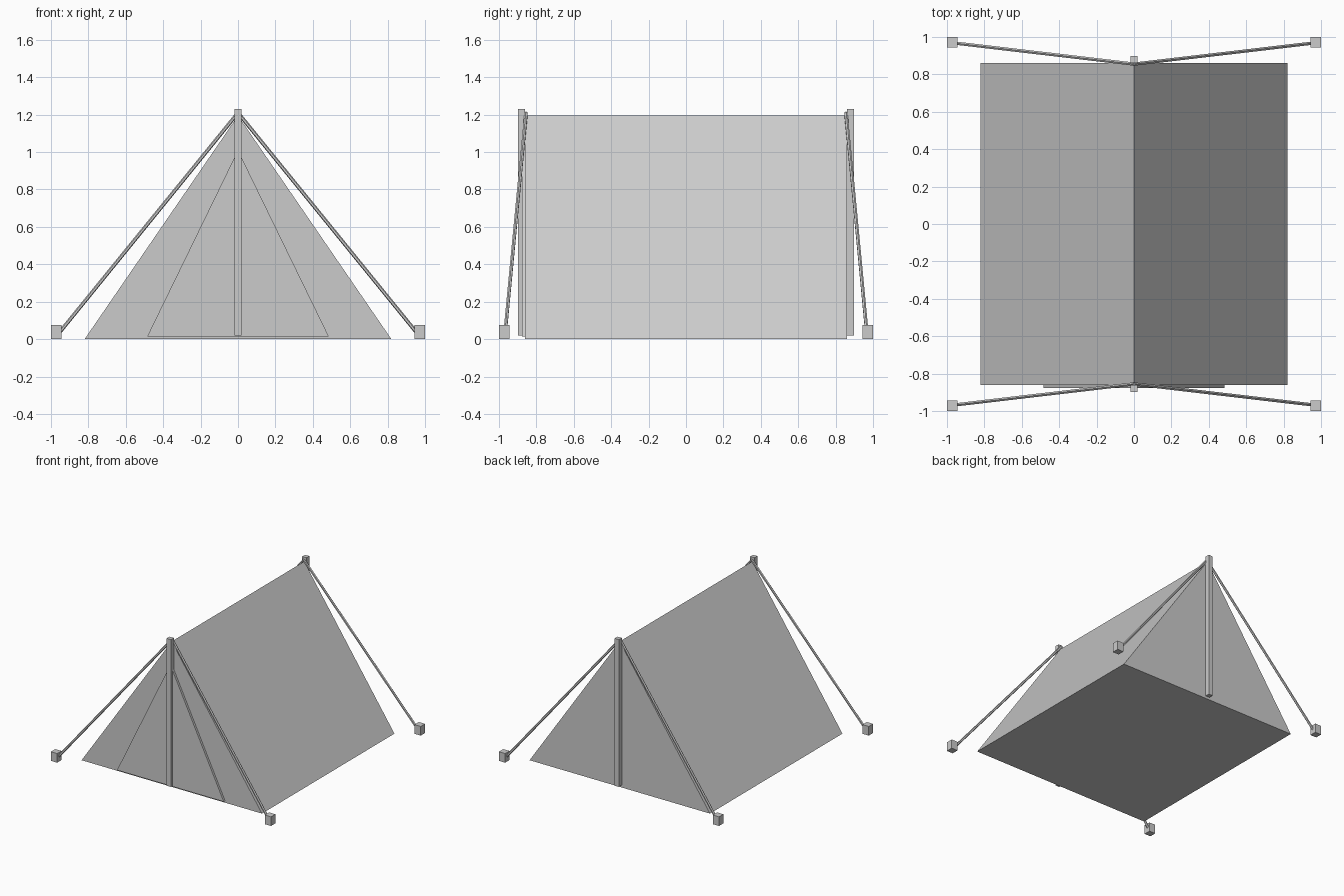
import bpy
import bmesh
from mathutils import Vector

cube = bpy.data.objects.get("Cube")
if cube:
    bpy.data.objects.remove(cube, do_unlink=True)

GREY = (0.6, 0.6, 0.6, 1.0)
canvas = bpy.data.materials.new("plain grey")
canvas.use_nodes = True
canvas.diffuse_color = GREY
canvas.node_tree.nodes["Principled BSDF"].inputs["Base Color"].default_value = GREY


def finish(name, bm):
    bmesh.ops.recalc_face_normals(bm, faces=bm.faces)
    mesh = bpy.data.meshes.new(name)
    bm.to_mesh(mesh)
    bm.free()
    mesh.materials.append(canvas)
    obj = bpy.data.objects.new(name, mesh)
    bpy.context.collection.objects.link(obj)
    return obj


def prism(name, half_width, bottom, top, y0, y1):
    """Triangular outline extruded along y."""
    bm = bmesh.new()
    outline = [(-half_width, bottom), (half_width, bottom), (0, top)]
    face = bm.faces.new([bm.verts.new((x, y0, z)) for x, z in outline])
    ext = bmesh.ops.extrude_face_region(bm, geom=[face])
    moved = [v for v in ext["geom"] if isinstance(v, bmesh.types.BMVert)]
    bmesh.ops.translate(bm, verts=moved, vec=(0, y1 - y0, 0))
    return finish(name, bm)


def box(name, centre, size):
    bm = bmesh.new()
    bmesh.ops.create_cube(bm, size=1)
    bmesh.ops.scale(bm, verts=bm.verts, vec=size)
    bmesh.ops.translate(bm, verts=bm.verts, vec=centre)
    return finish(name, bm)


def rope(name, start, end, radius):
    start, end = Vector(start), Vector(end)
    line = end - start
    bm = bmesh.new()
    bmesh.ops.create_cone(bm, cap_ends=True, segments=6, radius1=radius,
                          radius2=radius, depth=line.length)
    obj = finish(name, bm)
    obj.location = (start + end) / 2
    obj.rotation_mode = 'QUATERNION'
    obj.rotation_quaternion = line.to_track_quat('Z', 'Y')
    return obj


# Canvas body and the door panel on the front
prism("tent_body", 0.82, 0, 1.195, -0.86, 0.86)
prism("door_panel", 0.485, 0.015, 1.01, -0.878, -0.86)

# Poles, ropes and ground stakes at each end
for end, sy in (("front", -1), ("back", 1)):
    box(end + "_pole", (0, sy * 0.88, 0.625), (0.038, 0.038, 1.21))
    for side, sx in (("left", 1), ("right", -1)):
        rope(f"{end}_{side}_rope", (0, sy * 0.855, 1.21),
             (sx * 0.955, sy * 0.967, 0.035), 0.01)
        box(f"{end}_{side}_stake", (sx * 0.972, sy * 0.972, 0.0375),
            (0.056, 0.056, 0.075))
